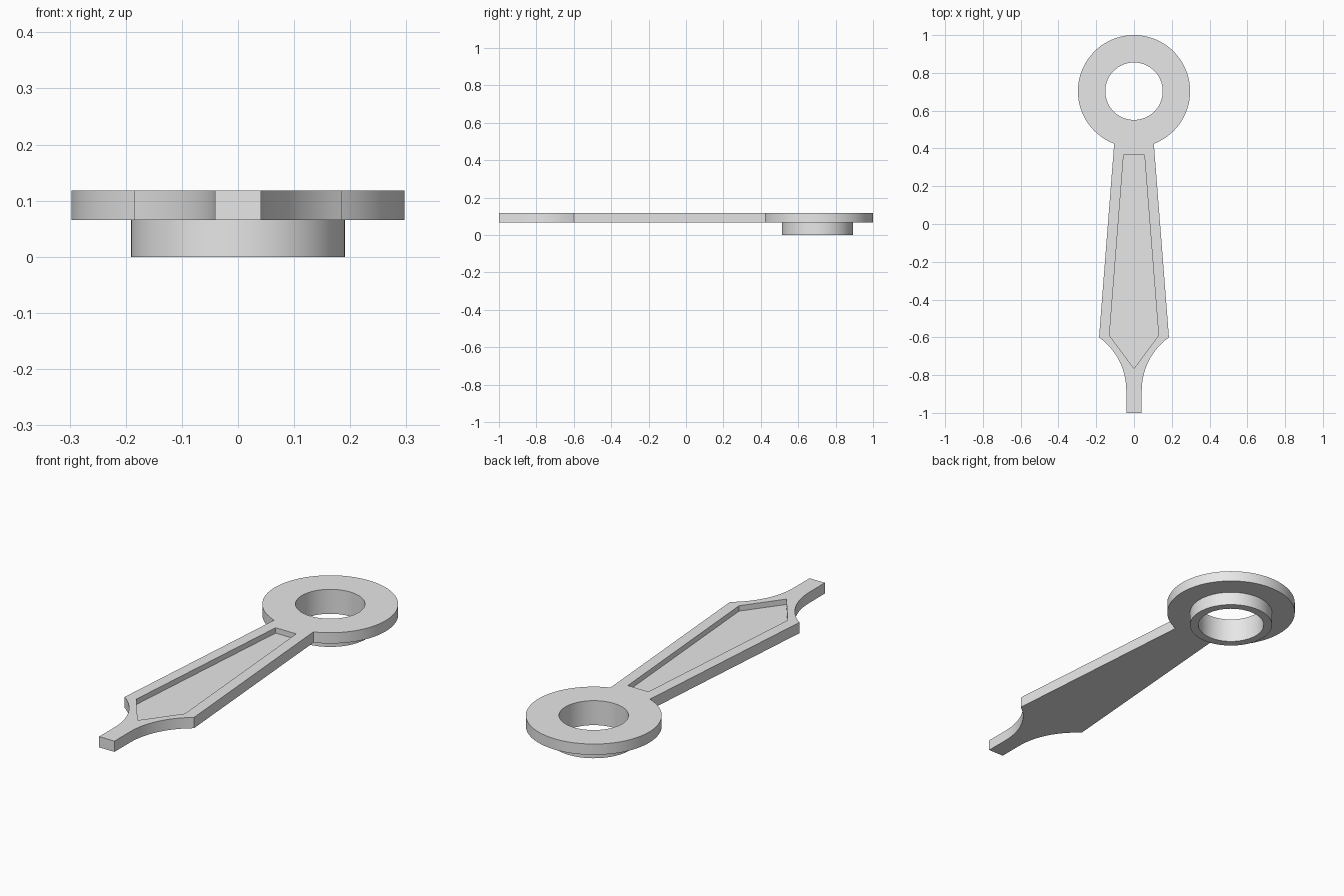
import bpy
import bmesh
from math import sin, cos, pi, atan2, sqrt

cube = bpy.data.objects.get("Cube")
if cube:
    bpy.data.objects.remove(cube)

# Single plain grey
grey = bpy.data.materials.new("plain_grey")
grey.use_nodes = True
COLOUR = (0.8, 0.8, 0.8, 1)
grey.diffuse_color = COLOUR
grey.node_tree.nodes["Principled BSDF"].inputs["Base Color"].default_value = COLOUR

RING_Y, RING_R, HOLE_R, COLLAR_R = 0.703, 0.297, 0.152, 0.191
Z_PLATE, Z_FLOOR, Z_TOP = 0.066, 0.092, 0.118


def arc(cx, cy, r, start, end, n):
    steps = [start + (end - start) * i / n for i in range(n + 1)]
    return [(cx + r * cos(a), cy + r * sin(a)) for a in steps]


def circle(r):
    return arc(0, RING_Y, r, 0, 2 * pi, 96)[:-1]


def mirrored(half):
    return half + [(-x, y) for x, y in reversed(half) if x > 0]


def ring_of(bm, points, z):
    verts = [bm.verts.new((x, y, z)) for x, y in points]
    for a, b in zip(verts, verts[1:] + verts[:1]):
        bm.edges.new((a, b))
    return verts


def wall(bm, low, high):
    n = len(low)
    for i in range(n):
        j = (i + 1) % n
        bm.faces.new((low[i], low[j], high[j], high[i]))


def cap(bm, *loops):
    edges = [bm.edges.get((a, b)) for loop in loops
             for a, b in zip(loop, loop[1:] + loop[:1])]
    bmesh.ops.triangle_fill(bm, edges=edges, use_beauty=True, normal=(0, 0, 1))


def finish(bm, name):
    bmesh.ops.recalc_face_normals(bm, faces=bm.faces[:])
    mesh = bpy.data.meshes.new(name)
    bm.to_mesh(mesh)
    bm.free()
    mesh.materials.append(grey)
    obj = bpy.data.objects.new(name, mesh)
    bpy.context.collection.objects.link(obj)
    bpy.ops.object.select_all(action="DESELECT")
    obj.select_set(True)
    bpy.context.view_layer.objects.active = obj
    bpy.ops.object.shade_smooth_by_angle(angle=pi / 6)


# Half outline: narrow tip, concave shoulder, tapering shaft, round eye
tip_w, tip_y, wide_x, wide_y, neck_x = 0.041, -0.88, 0.185, -0.6, 0.105
dx, dy = wide_x - tip_w, wide_y - tip_y
r = (dx * dx + dy * dy) / (2 * dx)
sweep = atan2(dy, r - dx)
shoulder = arc(tip_w + r, tip_y, r, pi, pi - sweep, 14)
neck_angle = atan2(-sqrt(RING_R ** 2 - neck_x ** 2), neck_x)
eye = arc(0, RING_Y, RING_R, neck_angle, pi / 2, 44)[:-1]
outline = mirrored([(tip_w, -1)] + shoulder + eye + [(0, RING_Y + RING_R)])
recess = mirrored([(0, -0.765), (0.13, -0.59), (0.055, 0.365)])

# Flat hand with a through hole and a sunken panel
bm = bmesh.new()
outer_low, outer_high = (ring_of(bm, outline, z) for z in (Z_PLATE, Z_TOP))
hole_low, hole_high = (ring_of(bm, circle(HOLE_R), z) for z in (Z_PLATE, Z_TOP))
panel_low, panel_high = (ring_of(bm, recess, z) for z in (Z_FLOOR, Z_TOP))
cap(bm, outer_high, hole_high, panel_high)
cap(bm, outer_low, hole_low)
bm.faces.new(panel_low)
for low, high in ((outer_low, outer_high), (hole_low, hole_high), (panel_low, panel_high)):
    wall(bm, low, high)
finish(bm, "hand_plate")

# Mounting collar below the eye
bm = bmesh.new()
loops = [ring_of(bm, circle(rad), z) for rad, z in
         ((HOLE_R, 0), (COLLAR_R, 0), (COLLAR_R, Z_PLATE), (HOLE_R, Z_PLATE))]
for i in range(4):
    wall(bm, loops[i], loops[(i + 1) % 4])
finish(bm, "mounting_collar")
